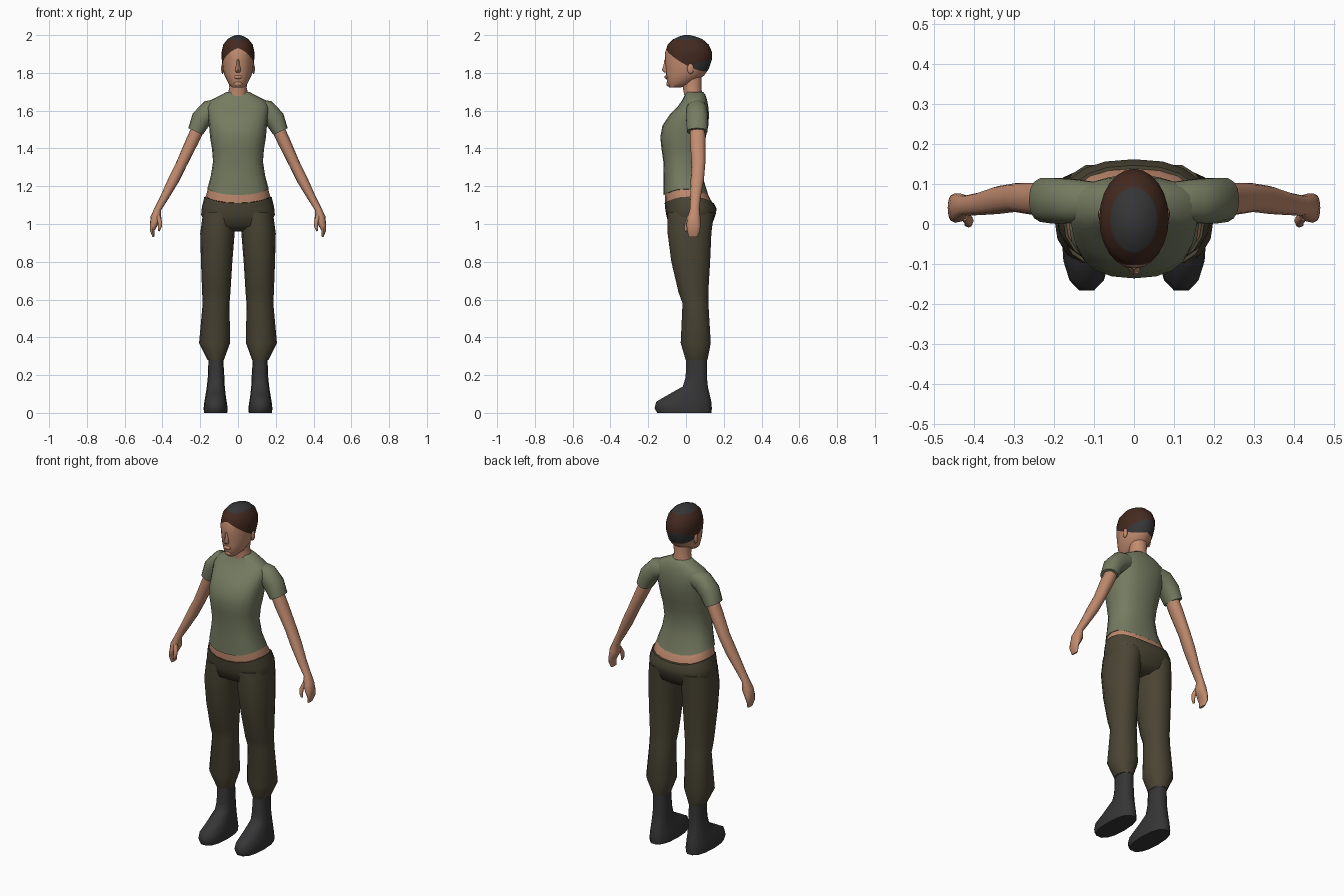
import bpy, bmesh, math
from mathutils import Vector

if "Cube" in bpy.data.objects:
    bpy.data.objects.remove(bpy.data.objects["Cube"])


def material(name, rgb):
    m = bpy.data.materials.new(name)
    m.diffuse_color = (*rgb, 1)
    m.use_nodes = True
    m.node_tree.nodes["Principled BSDF"].inputs["Base Color"].default_value = m.diffuse_color
    return m


SKIN = material("skin", (0.54, 0.26, 0.16))
SHIRT = material("olive_shirt", (0.18, 0.20, 0.12))
PANTS = material("brown_green_cloth", (0.068, 0.058, 0.034))
DARK = material("charcoal", (0.036, 0.036, 0.038))
HAIR = material("brown_hair", (0.058, 0.023, 0.014))


def finish(name, bm, mats, mirror=False, angle=50):
    bmesh.ops.recalc_face_normals(bm, faces=bm.faces)
    me = bpy.data.meshes.new(name)
    bm.to_mesh(me)
    bm.free()
    ob = bpy.data.objects.new(name, me)
    bpy.context.collection.objects.link(ob)
    for m in mats:
        me.materials.append(m)
    if mirror:
        ob.modifiers.new("mirror", "MIRROR").use_mirror_merge = False
    bpy.ops.object.select_all(action="DESELECT")
    ob.select_set(True)
    bpy.context.view_layer.objects.active = ob
    bpy.ops.object.shade_smooth_by_angle(angle=math.radians(angle))
    return ob


def loft(rings, n=16, e=2.0, tube=False, bands=None):
    """Skin rings of (x, y, z, half width, half depth, droop) into a closed body."""
    bm = bmesh.new()
    loops = []
    for i, (x, y, z, rx, ry, droop) in enumerate(rings):
        u = Vector((1, 0, 0))
        if tube:  # turn the ring square to the path in the xz plane
            a, b = rings[max(i - 1, 0)], rings[min(i + 1, len(rings) - 1)]
            u = Vector((a[2] - b[2], 0, b[0] - a[0])).normalized()
        loop = []
        for k in range(n):
            t = 2 * math.pi * k / n
            c, s = math.cos(t), math.sin(t)
            p = Vector((x, y, z)) + u * (rx * math.copysign(abs(c) ** (2 / e), c))
            p.y += ry * math.copysign(abs(s) ** (2 / e), s)
            p.z -= droop * s * s
            loop.append(bm.verts.new(p))
        loops.append(loop)
    for i, (a, b) in enumerate(zip(loops, loops[1:])):
        for k in range(n):
            j = (k + 1) % n
            f = bm.faces.new((a[k], a[j], b[j], b[k]))
            f.material_index = bands[i] if bands else 0
    for loop, m in ((loops[0], 0), (loops[-1], -1)):
        bm.faces.new(loop).material_index = bands[m] if bands else 0
    return bm


def box(z, x0, x1, y0, y1, droop=0):
    return ((x0 + x1) / 2, (y0 + y1) / 2, z, (x1 - x0) / 2, (y1 - y0) / 2, droop)


def mid(z, w, y0, y1, droop=0):
    return box(z, -w, w, y0, y1, droop)


# Hips, bare waist and shirt body
hips = [mid(.96, .10, -.03, .09), mid(.99, .17, -.09, .135), mid(1.05, .195, -.105, .157),
        mid(1.09, .191, -.11, .162, .01), mid(1.145, .178, -.113, .147, .035)]
waist = [mid(1.12, .172, -.108, .14, .03), mid(1.147, .171, -.11, .14, .035),
         mid(1.20, .155, -.112, .108, .03)]
shirt = [mid(1.185, .163, -.118, .118, .032), mid(1.25, .145, -.118, .088),
         mid(1.33, .132, -.12, .08), mid(1.40, .138, -.13, .09), mid(1.46, .148, -.136, .105),
         mid(1.52, .153, -.125, .118), mid(1.58, .16, -.085, .122), mid(1.62, .165, -.045, .118),
         mid(1.655, .145, -.02, .112), mid(1.685, .085, -.005, .102), mid(1.70, .06, .0, .09)]
finish("trouser_hips", loft(hips, 20, 2.4), [PANTS])
finish("waist", loft(waist, 20, 2.4), [SKIN])
finish("shirt_body", loft(shirt, 20, 2.4), [SHIRT])

# Trouser legs
legs = [box(1.06, .015, .185, -.10, .15), box(.95, .018, .20, -.10, .137),
        box(.80, .03, .196, -.08, .13), box(.64, .04, .19, -.042, .12),
        box(.58, .045, .187, -.02, .12), box(.37, .042, .206, -.03, .133),
        box(.28, .075, .162, -.003, .115)]
finish("trouser_leg", loft(legs, 14, 2.2), [PANTS], True)

# Boots
boot = [box(.31, .08, .155, .0, .113), box(.19, .072, .16, -.003, .112),
        box(.14, .07, .165, -.018, .117), box(.10, .066, .171, -.09, .127),
        box(.06, .06, .178, -.16, .137), box(.025, .055, .182, -.17, .14),
        box(0, .057, .18, -.155, .138)]
finish("boot", loft(boot, 14, 2.4), [DARK], True)

# Sleeves, arms, hands
sleeve = [(.09, .055, 1.615, .05, .05, 0), (.15, .057, 1.60, .057, .056, 0),
          (.195, .058, 1.555, .054, .058, 0), (.225, .06, 1.49, .042, .056, 0)]
finish("sleeve", loft(sleeve, 14, 2.3, True), [SHIRT], True)
arm = [(.20, .06, 1.53, .034, .04, 0), (.242, .062, 1.44, .034, .041, 0),
       (.298, .066, 1.32, .029, .036, 0), (.34, .06, 1.235, .029, .035, 0),
       (.39, .05, 1.14, .022, .028, 0), (.424, .046, 1.08, .018, .025, 0),
       (.434, .041, 1.035, .029, .035, 0), (.447, .04, .995, .020, .037, 0),
       (.454, .04, .965, .012, .034, 0), (.447, .038, .932, .006, .024, 0)]
finish("arm", loft(arm, 12, 2.2, True), [SKIN], True)
thumb = [(.425, .022, 1.045, .012, .014, 0), (.413, .008, 1.01, .012, .013, 0),
         (.414, .002, .985, .010, .011, 0), (.42, .0, .962, .005, .006, 0)]
finish("thumb", loft(thumb, 8, 2, True), [SKIN], True)

# Neck
finish("neck", loft([mid(1.62, .075, -.01, .10), mid(1.68, .056, -.01, .09),
                     mid(1.72, .046, -.018, .082), mid(1.80, .05, -.02, .085)], 14), [SKIN])

# Head with painted hair: cut along the hairlines, then colour by region
head = loft([mid(1.722, .028, -.088, -.03), mid(1.742, .05, -.099, .03),
             mid(1.785, .071, -.105, .095), mid(1.82, .08, -.107, .12),
             mid(1.87, .086, -.112, .137), mid(1.91, .087, -.11, .138),
             mid(1.95, .078, -.097, .12), mid(1.978, .056, -.068, .088),
             mid(1.993, .032, -.035, .05), mid(2.0, .012, -.01, .02)], 24)
line_point = Vector((0, -.11, 1.935))
line_normal = Vector((.416, .535, 1))
nape_point, nape_normal = Vector((0, .01, 1.835)), Vector((0, -.37, 1))
crown = 1.974
for co, no in ((line_point, line_normal), (line_point, Vector((-.416, .535, 1))),
               (nape_point, nape_normal), (Vector((0, 0, crown)), Vector((0, 0, 1)))):
    bmesh.ops.bisect_plane(head, geom=head.verts[:] + head.edges[:] + head.faces[:],
                           plane_co=co, plane_no=no.normalized())
for f in head.faces:
    c = f.calc_center_median()
    side = Vector((abs(c.x), c.y, c.z))
    if (side - line_point).dot(line_normal) < 0 or c.z < 1.785:
        f.material_index = 0
    elif c.z > crown or (c.y > 0 and (c - nape_point).dot(nape_normal) < 0):
        f.material_index = 2
    else:
        f.material_index = 1
finish("head", head, [SKIN, HAIR, DARK])

# Nose, lips and ears
nose = [mid(1.872, .008, -.114, -.09), mid(1.84, .010, -.119, -.09),
        mid(1.815, .015, -.128, -.09), mid(1.803, .011, -.116, -.09)]
finish("nose", loft(nose, 8), [SKIN])


def blob(name, loc, size, mirror=False):
    bm = bmesh.new()
    bmesh.ops.create_uvsphere(bm, u_segments=10, v_segments=6, radius=1)
    for v in bm.verts:
        v.co = Vector(loc) + Vector(a * b for a, b in zip(v.co, size))
    finish(name, bm, [SKIN], mirror)


blob("lips", (0, -.103, 1.778), (.024, .011, .010))
blob("chin", (0, -.088, 1.742), (.024, .016, .016))
blob("ear", (.082, .024, 1.822), (.008, .017, .028), True)
